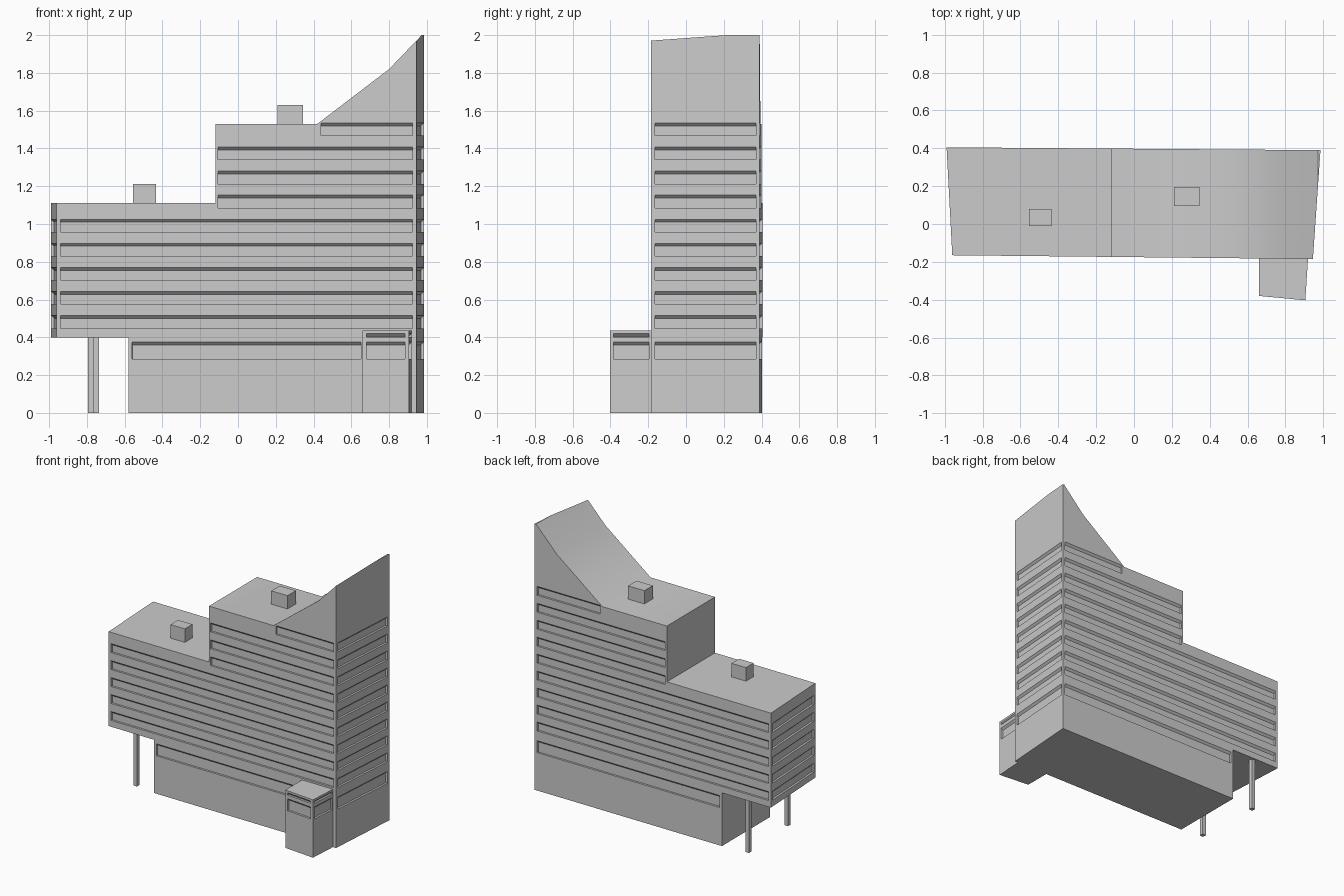
import bpy, bmesh
from mathutils import Vector

if "Cube" in bpy.data.objects:
    bpy.data.objects.remove(bpy.data.objects["Cube"])

concrete = bpy.data.materials.new("light grey concrete")
concrete.diffuse_color = (0.6, 0.6, 0.6, 1)
concrete.use_nodes = True
concrete.node_tree.nodes["Principled BSDF"].inputs["Base Color"].default_value = concrete.diffuse_color

DEPTH, HOOD = 0.015, 0.015


def finish(name, bm):
    bmesh.ops.recalc_face_normals(bm, faces=bm.faces)
    me = bpy.data.meshes.new(name)
    bm.to_mesh(me)
    bm.free()
    me.materials.append(concrete)
    ob = bpy.data.objects.new(name, me)
    bpy.context.collection.objects.link(ob)
    return ob


def add_prism(bm, section, offset):
    """Close a solid between a section and its copy moved by offset."""
    a = [bm.verts.new(p) for p in section]
    b = [bm.verts.new(Vector(p) + Vector(offset)) for p in section]
    bm.faces.new(a)
    bm.faces.new(b[::-1])
    n = len(a)
    for i in range(n):
        j = (i + 1) % n
        bm.faces.new((a[j], a[i], b[i], b[j]))


def block(name, footprint, z0, z1):
    bm = bmesh.new()
    add_prism(bm, [(x, y, z0) for x, y in footprint], (0, 0, z1 - z0))
    return finish(name, bm)


def rect(x0, x1, y0, y1):
    return [(x0, y0), (x1, y0), (x1, y1), (x0, y1)]


def add_strip(bm, wall, axis, lo, hi, z0, z1):
    """Cutter for a recessed window strip with a sloping hood, on a wall running anticlockwise."""
    a, b = Vector(wall[0]), Vector(wall[1])
    at = lambda v: a + (b - a) * (v - a[axis]) / (b[axis] - a[axis])
    p, q = at(lo), at(hi)
    d = (b - a).normalized()
    inward = Vector((-d.y, d.x))
    profile = [(-0.02, z0), (DEPTH, z0), (DEPTH, z1 - HOOD), (0, z1), (-0.02, z1)]
    section = [(*(p + inward * t), z) for t, z in profile]
    add_strip_offset = (*(q - p), 0)
    add_prism(bm, section, add_strip_offset)


def cut(ob, bm):
    cutter = finish("window_cutter", bm)
    cutter.hide_render = True
    mod = ob.modifiers.new("windows", 'BOOLEAN')
    mod.operation, mod.solver, mod.object = 'DIFFERENCE', 'EXACT', cutter
    bpy.context.view_layer.objects.active = ob
    bpy.ops.object.modifier_apply(modifier=mod.name)
    bpy.data.objects.remove(cutter)


# Main building: front outline extruded in depth, trimmed by four slightly skewed walls
corners = [(-0.96, -0.165), (0.945, -0.185), (0.985, 0.39), (-0.99, 0.405)]
front, right, back, left = [(corners[i], corners[(i + 1) % 4]) for i in range(4)]
outline = [(-1.1, 0.4), (-0.58, 0.4), (-0.58, 0), (1.1, 0), (1.1, 2), (0.973, 2),
           (0.8, 1.82), (0.42, 1.53), (-0.12, 1.53), (-0.12, 1.11), (-1.1, 1.11)]
bm = bmesh.new()
add_prism(bm, [(x, -0.6, z) for x, z in outline], (0, 1.2, 0))
for a, b in (front, right, back, left):
    outward = (b[1] - a[1], a[0] - b[0], 0)
    res = bmesh.ops.bisect_plane(bm, geom=bm.verts[:] + bm.edges[:] + bm.faces[:],
                                 plane_co=(*a, 0), plane_no=outward, clear_outer=True)
    rim = [e for e in res["geom_cut"] if isinstance(e, bmesh.types.BMEdge)]
    bmesh.ops.edgeloop_fill(bm, edges=rim)
building = finish("main_building", bm)

# Window strips, one row per floor
bm = bmesh.new()
for floor in range(9):
    top = 0.515 + 0.1275 * floor
    rows = (top - 0.067, top)
    start = -0.94 if floor < 5 else -0.105 if floor < 8 else 0.44
    add_strip(bm, front, 0, start, 0.925, *rows)
    add_strip(bm, right, 1, -0.165, 0.37, *rows)
    add_strip(bm, back, 0, 0.965, start - (0.03 if floor < 5 else 0), *rows)
    if floor < 5:
        add_strip(bm, left, 1, 0.385, -0.145, *rows)
ground = (0.285, 0.375)
add_strip(bm, front, 0, -0.56, 0.65, *ground)
add_strip(bm, right, 1, -0.165, 0.37, *ground)
add_strip(bm, back, 0, 0.965, -0.56, *ground)
cut(building, bm)

# Smooth only the sweeping roof
for f in building.data.polygons:
    f.use_smooth = f.normal.z > 0.5 and f.center.z > 1.5 and f.area > 0.02

# Entrance annex with a window strip and a narrow groove above it
annex_plan = [(0.66, -0.38), (0.905, -0.403), (0.92, -0.17), (0.66, -0.17)]
annex = block("entrance_annex", annex_plan, 0, 0.435)
bm = bmesh.new()
for z0, z1 in (ground, (0.403, 0.42)):
    add_strip(bm, annex_plan[0:2], 0, 0.68, 0.885, z0, z1)
    add_strip(bm, annex_plan[1:3], 1, -0.385, -0.195, z0, z1)
    add_strip(bm, (annex_plan[3], annex_plan[0]), 1, -0.2, -0.36, z0, z1)
cut(annex, bm)

# Columns under the overhang
for name, x, y in (("front_column", -0.75, -0.135), ("back_column", -0.78, 0.373)):
    block(name, rect(x - 0.015, x + 0.015, y - 0.015, y + 0.015), 0, 0.402)

# Rooftop plant boxes
block("low_roof_box", rect(-0.555, -0.435, -0.01, 0.08), 1.105, 1.212)
block("high_roof_box", rect(0.21, 0.345, 0.095, 0.195), 1.525, 1.63)
